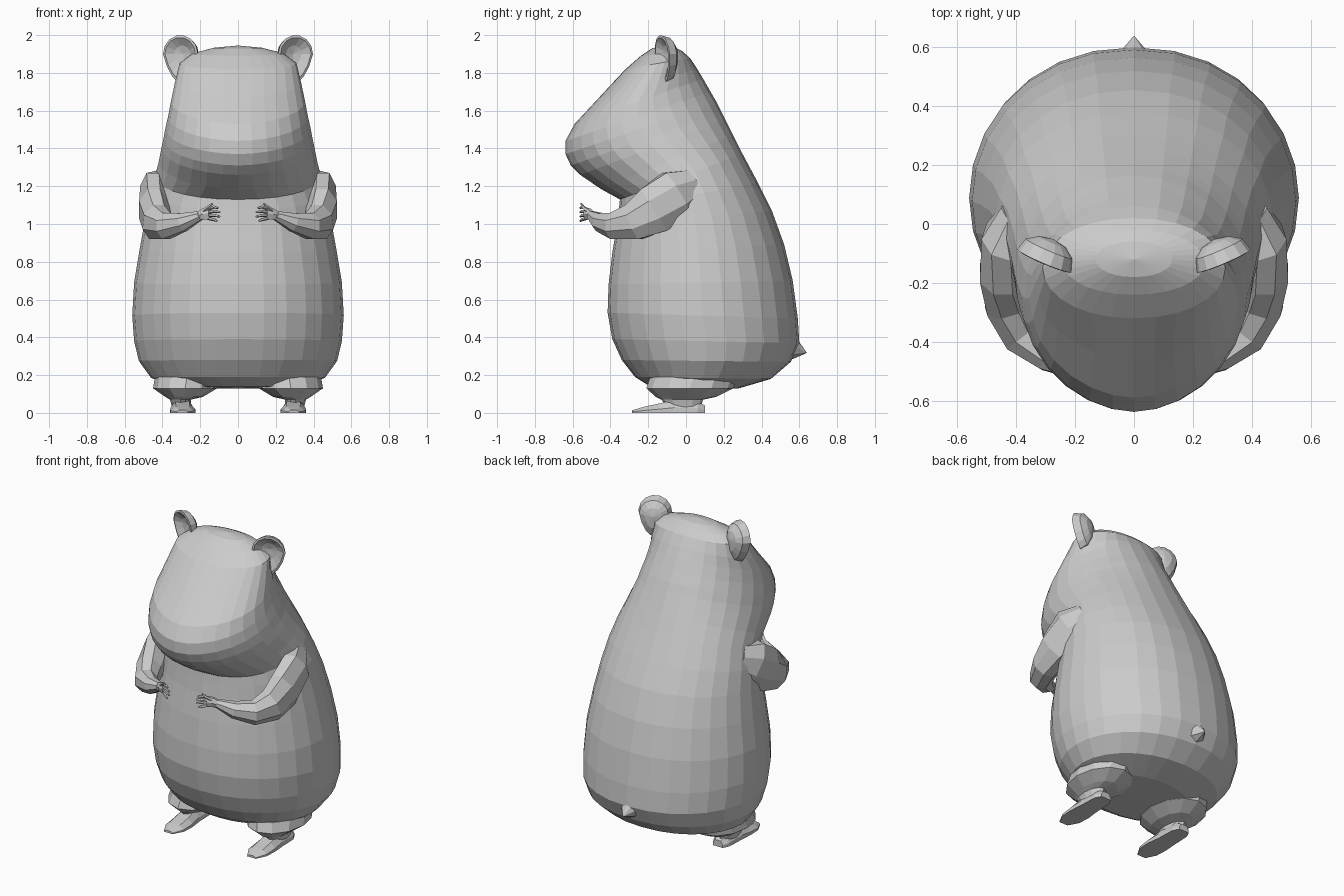
import bpy, bmesh, math
from mathutils import Vector

if "Cube" in bpy.data.objects:
    bpy.data.objects.remove(bpy.data.objects["Cube"])


def loft(bm, rings, start=None, end=None):
    """Bridge closed rings of points; close each end with a pole or a flat face."""
    loops = [[bm.verts.new(p) for p in r] for r in rings]
    n = len(loops[0])
    for a, b in zip(loops, loops[1:]):
        for i in range(n):
            bm.faces.new((a[i], a[(i + 1) % n], b[(i + 1) % n], b[i]))
    for loop, pole in ((loops[0], start), (loops[-1], end)):
        if pole is None:
            bm.faces.new(loop)
        else:
            c = bm.verts.new(pole)
            for i in range(n):
                bm.faces.new((loop[i], loop[(i + 1) % n], c))


def tube(bm, path, sides):
    """Loft along a path of (x, y, z, vertical radius, sideways radius)."""
    pts = [Vector(p[:3]) for p in path]
    rings = []
    for i, p in enumerate(path):
        t = (pts[min(i + 1, len(pts) - 1)] - pts[max(i - 1, 0)]).normalized()
        side = t.cross(Vector((0, 0, 1))).normalized()
        up = side.cross(t)
        rings.append([pts[i] + up * p[3] * math.cos(a) + side * p[4] * math.sin(a)
                      for a in (math.tau * (k + 0.5) / sides for k in range(sides))])
    loft(bm, rings)


def finish(name, bm, mirror=False):
    bmesh.ops.recalc_face_normals(bm, faces=bm.faces)
    me = bpy.data.meshes.new(name)
    bm.to_mesh(me)
    bm.free()
    ob = bpy.data.objects.new(name, me)
    bpy.context.collection.objects.link(ob)
    if mirror:
        ob.modifiers.new("mirror", 'MIRROR').use_mirror_merge = False
    return ob


# Body and head: one loft, rings given by front point, back point, half width.
# The rings tilt around the throat so the muzzle overhangs the chest.
SECTIONS = [
    (-.19, .14, .28, .13, .32), (-.27, .19, .45, .18, .46),
    (-.34, .28, .555, .27, .525), (-.39, .39, .60, .37, .55),
    (-.415, .53, .592, .50, .56), (-.41, .68, .565, .70, .55),
    (-.39, .85, .52, .89, .52), (-.365, 1.0, .455, 1.07, .49),
    (-.355, 1.08, .38, 1.22, .47), (-.35, 1.13, .30, 1.37, .44),
    (-.45, 1.185, .25, 1.47, .42), (-.56, 1.26, .21, 1.55, .405),
    (-.61, 1.31, .19, 1.59, .395), (-.638, 1.37, .165, 1.64, .385),
    (-.638, 1.44, .13, 1.70, .37), (-.59, 1.53, .09, 1.77, .355),
    (-.46, 1.67, .06, 1.82, .335), (-.32, 1.82, .02, 1.88, .31),
    (-.24, 1.89, -.02, 1.915, .24), (-.18, 1.93, -.06, 1.935, .13),
]


def section(yf, zf, yb, zb, w, n=28):
    ring = []
    for k in range(n):
        a = math.tau * k / n
        c, s = math.cos(a), math.sin(a)
        e = 1.08 if c > 0 and 1.15 < zf < 1.7 else 0.93   # muzzle tapers more
        x = w * math.copysign(abs(s) ** e, s)
        ring.append((x, (yf + yb) / 2 + c * (yf - yb) / 2,
                     (zf + zb) / 2 + c * (zf - zb) / 2))
    return ring


bm = bmesh.new()
loft(bm, [section(*s) for s in SECTIONS], (0, .04, .13), (0, -.12, 1.945))
finish("body_and_head", bm)

# Ears: shallow cups facing forward and outward
bm = bmesh.new()
centre = Vector((.305, -.125, 1.9))
u, v, n = Vector((.92, .39, 0)), Vector((0, -.1, 1)), Vector((.39, -.92, 0))
rings = []
for scale, off in ((.5, -.07), (.87, -.045), (1, 0), (.88, .003), (.45, -.025)):
    ring = []
    for k in range(14):
        a = math.tau * k / 14
        c, s = math.cos(a), math.sin(a)
        if s < 0:                       # lower half runs down into the head
            s, c = s * 1.5, c * (1 + .3 * s)
        ring.append(centre + (u * c + v * s) * .1 * scale + n * off)
    rings.append(ring)
loft(bm, rings, centre - n * .08, centre - n * .035)
finish("ears", bm, True)

# Arms: upper arm, elbow and forearm
bm = bmesh.new()
tube(bm, [(.38, .03, 1.2, .10, .08), (.43, -.05, 1.155, .145, .09),
          (.445, -.17, 1.075, .14, .085), (.43, -.28, 1.01, .105, .08),
          (.38, -.385, .99, .075, .07), (.29, -.455, 1.01, .052, .05),
          (.2, -.50, 1.045, .026, .028)], 8)
finish("arms", bm, True)

# Hands: palm, four fingers and a raised thumb
bm = bmesh.new()
tube(bm, [(.215, -.495, 1.04, .022, .02), (.18, -.515, 1.053, .034, .018),
          (.15, -.53, 1.055, .034, .016)], 6)
for k in range(4):
    z = 1.03 + .016 * k
    reach = (.04, .055, .055, .045)[k]
    tube(bm, [(.16, -.525, z, .009, .009),
              (.15 - reach * .5, -.548, z - .006 + .006 * k, .009, .009),
              (.15 - reach, -.56, z - .014 + .007 * k, .005, .005)], 5)
tube(bm, [(.18, -.52, 1.07, .012, .012), (.155, -.545, 1.09, .009, .009),
          (.135, -.555, 1.108, .005, .005)], 5)
finish("hands", bm, True)

# Legs: short flared stubs under the belly
bm = bmesh.new()
rings = []
for x, y, z, rx, ry in ((.30, -.01, .03, .05, .09), (.305, -.02, .07, .055, .11),
                        (.285, 0, .085, .10, .16), (.28, .02, .13, .17, .23),
                        (.27, .04, .19, .17, .23)):
    rings.append([(x + rx * math.cos(a), y + ry * math.sin(a), z)
                  for a in (math.tau * k / 12 for k in range(12))])
loft(bm, rings)
finish("legs", bm, True)

# Feet: flat wedges, low at the toes
bm = bmesh.new()
rings = []
for x, y, w, h in ((.295, .10, .035, .04), (.295, .06, .055, .06), (.295, -.06, .06, .07),
                   (.293, -.14, .068, .05), (.293, -.22, .064, .033), (.295, -.285, .03, .014)):
    rings.append([(x - w, y, 0), (x - w, y, h * .4), (x - w * .55, y, h),
                  (x + w * .55, y, h), (x + w, y, h * .4), (x + w, y, 0)])
loft(bm, rings)
finish("feet", bm, True)

# Tail: small pointed nub
bm = bmesh.new()
rings = [[(r * math.cos(a), y, z + r * 1.1 * math.sin(a))
          for a in (math.tau * k / 8 for k in range(8))]
         for y, z, r in ((.56, .36, .07), (.605, .335, .03))]
loft(bm, rings, None, (0, .64, .318))
finish("tail", bm)
